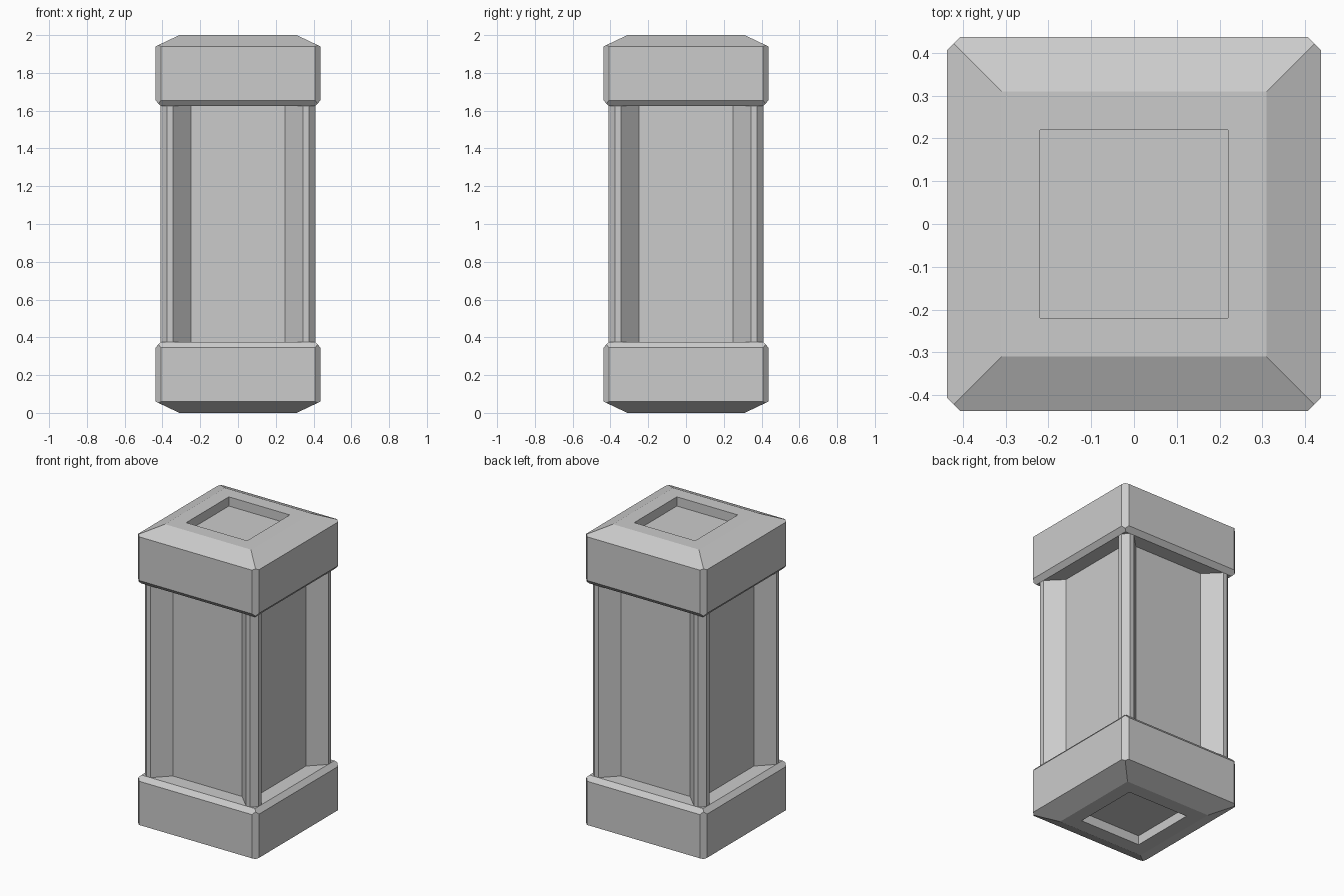
import bpy, bmesh
from mathutils import Vector, Matrix

if "Cube" in bpy.data.objects:
    bpy.data.objects.remove(bpy.data.objects["Cube"], do_unlink=True)

GREY = (0.6, 0.6, 0.6, 1.0)
stone = bpy.data.materials.new("plain grey")
stone.use_nodes = True
stone.diffuse_color = GREY
stone.node_tree.nodes["Principled BSDF"].inputs["Base Color"].default_value = GREY


def finish(bm, name):
    bmesh.ops.recalc_face_normals(bm, faces=bm.faces)
    mesh = bpy.data.meshes.new(name)
    bm.to_mesh(mesh)
    bm.free()
    mesh.materials.append(stone)
    obj = bpy.data.objects.new(name, mesh)
    bpy.context.collection.objects.link(obj)


def loft(bm, outlines):
    """Join stacked outlines into a closed solid."""
    rings = [[bm.verts.new(p) for p in outline] for outline in outlines]
    for a, b in zip(rings, rings[1:]):
        for i in range(len(a)):
            j = (i + 1) % len(a)
            bm.faces.new((a[i], a[j], b[j], b[i]))
    bm.faces.new(rings[0])
    bm.faces.new(rings[-1])


def square(half, z):
    return [(x * half, y * half, z) for x, y in ((-1, -1), (1, -1), (1, 1), (-1, 1))]


# End blocks: square steps from the recessed panel out to the ledge by the shaft
STEPS = [(0.22, 0.06), (0.22, 0), (0.31, 0), (0.437, 0.06), (0.437, 0.345), (0.41, 0.375)]


def end_block(name, flip):
    bm = bmesh.new()
    loft(bm, [square(half, 2 - z if flip else z) for half, z in STEPS])
    # slice off the four upright corners
    for x in (-1, 1):
        for y in (-1, 1):
            cut = bmesh.ops.bisect_plane(
                bm, geom=bm.verts[:] + bm.edges[:] + bm.faces[:],
                plane_co=Vector((x, y, 0)) * 0.422, plane_no=Vector((x, y, 0)),
                clear_outer=True)
            edges = [e for e in cut["geom_cut"] if isinstance(e, bmesh.types.BMEdge)]
            bmesh.ops.edgeloop_fill(bm, edges=edges)
    finish(bm, name)


end_block("base_block", False)
end_block("cap_block", True)

# Shaft: sunken panels between chamfered corner posts
corner = [Vector(p) for p in ((0.25, -0.315, 0), (0.345, -0.41, 0), (0.375, -0.41, 0),
                              (0.41, -0.375, 0), (0.41, -0.345, 0), (0.315, -0.25, 0))]
outline = [Matrix.Rotation(k * 1.570796, 3, "Z") @ p for k in range(4) for p in corner]
bm = bmesh.new()
loft(bm, [[p + Vector((0, 0, z)) for p in outline] for z in (0.37, 1.63)])
finish(bm, "shaft")
